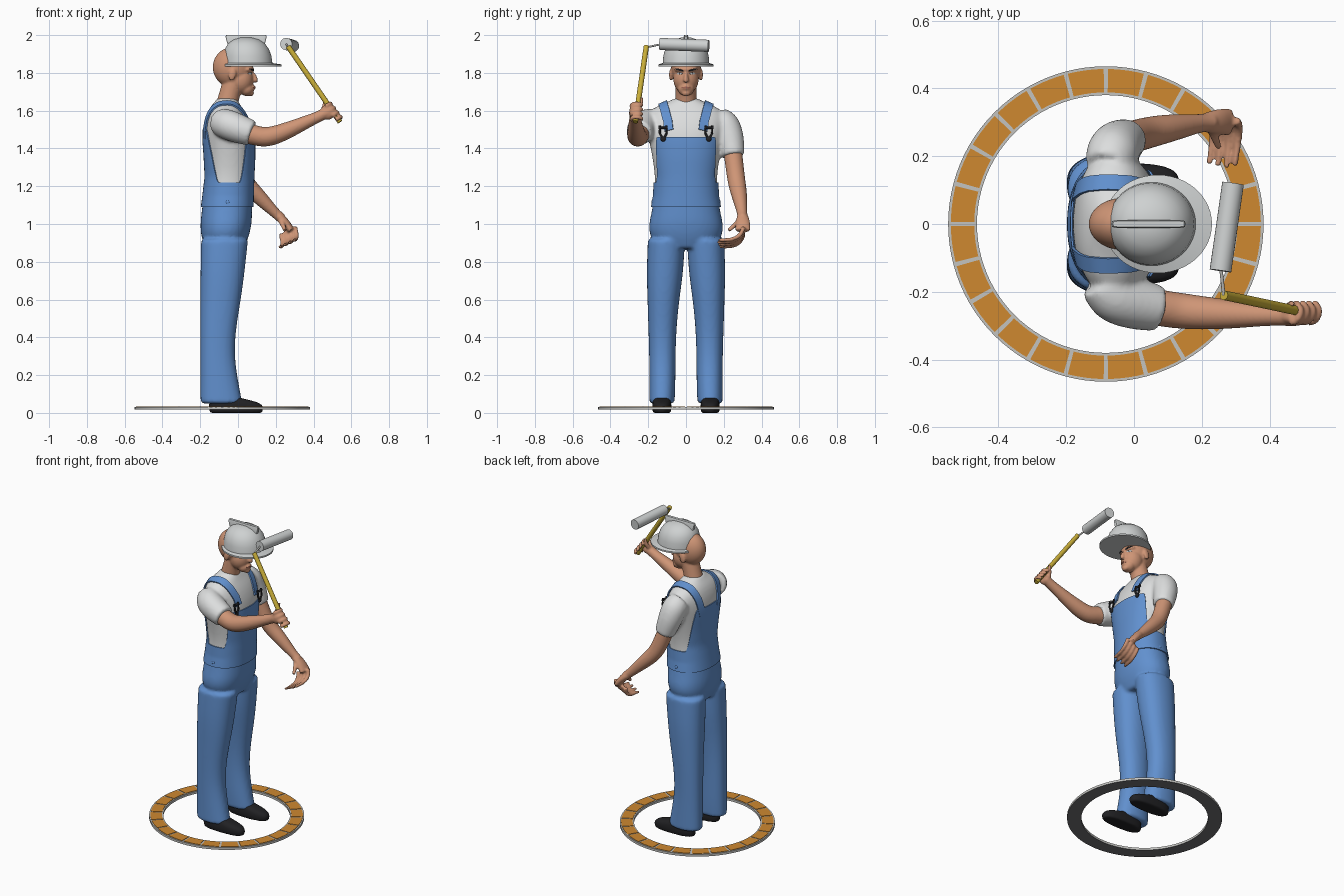
import bpy, bmesh
from math import sin, cos, pi, radians
from mathutils import Vector, Matrix
from mathutils.bvhtree import BVHTree

if "Cube" in bpy.data.objects:
    bpy.data.objects.remove(bpy.data.objects["Cube"])


def material(name, r, g, b):
    m = bpy.data.materials.new(name)
    m.use_nodes = True
    m.diffuse_color = (r, g, b, 1)
    m.node_tree.nodes["Principled BSDF"].inputs["Base Color"].default_value = (r, g, b, 1)
    return m


SKIN = material("skin", .62, .30, .18)
BLUE = material("denim blue", .12, .28, .62)
WHITE = material("shirt white", .72, .73, .73)
SHELL = material("helmet grey white", .62, .64, .64)
BLACK = material("black", .015, .015, .017)
YELLOW = material("handle yellow", .58, .42, .04)
ORANGE = material("tile orange", .62, .25, .03)
PALE = material("ring grey", .55, .55, .53)
DARK = material("ring underside grey", .16, .16, .17)
LIP = material("lip brown", .36, .13, .09)


# ---------- helpers ----------
def power(v, e):
    return abs(v) ** e * (1 if v >= 0 else -1)


def loft(bm, rings, tube=False, sides=20, hold=True, square=.9):
    """Skin rings of (x, y, z, rx, ry); tube rings turn to follow the path."""
    centres = [Vector(r[:3]) for r in rings]
    loops = []
    for i, r in enumerate(rings):
        turn = Matrix.Identity(3)
        if tube:
            d = centres[min(i + 1, len(rings) - 1)] - centres[max(i - 1, 0)]
            turn = d.to_track_quat('Z', 'Y').to_matrix()
        pts = []
        for k in range(sides):
            a = 2 * pi * k / sides
            pts.append(centres[i] + turn @ Vector((r[3] * power(cos(a), square), r[-1] * power(sin(a), square), 0)))
        loops.append(pts)
    if hold:
        loops = [loops[0]] + loops + [loops[-1]]
    vs = [[bm.verts.new(p) for p in pts] for pts in loops]
    for a, b in zip(vs, vs[1:]):
        for k in range(sides):
            j = (k + 1) % sides
            bm.faces.new((a[k], a[j], b[j], b[k]))
    bm.faces.new(vs[0][::-1])
    bm.faces.new(vs[-1])


def tube(bm, *rings):
    loft(bm, rings, tube=True, sides=12, square=1)


def blob(bm, c, r, tilt=0):
    m = Matrix.LocRotScale(Vector(c), Matrix.Rotation(tilt, 3, 'Y').to_quaternion(), Vector(r))
    bmesh.ops.create_uvsphere(bm, u_segments=20, v_segments=14, radius=1, matrix=m)


def finish(bm, name, mats, voxel=0, smooth=2, solid=0, angle=40):
    """Turn a bmesh into an object; with a voxel size the pieces fuse into one skin."""
    bmesh.ops.recalc_face_normals(bm, faces=bm.faces)
    me = bpy.data.meshes.new(name)
    bm.to_mesh(me)
    bm.free()
    ob = bpy.data.objects.new(name, me)
    bpy.context.scene.collection.objects.link(ob)
    if voxel:
        ob.modifiers.new("round", 'SUBSURF').levels = 2
        re = ob.modifiers.new("fuse", 'REMESH')
        re.mode, re.voxel_size = 'VOXEL', voxel
        sm = ob.modifiers.new("soften", 'SMOOTH')
        sm.iterations, sm.factor = smooth, .5
    if solid:
        so = ob.modifiers.new("thickness", 'SOLIDIFY')
        so.thickness, so.offset = solid, 0
    if ob.modifiers:
        deps = bpy.context.evaluated_depsgraph_get()
        ob.data = bpy.data.meshes.new_from_object(ob.evaluated_get(deps))
        ob.modifiers.clear()
    ob.data.materials.clear()
    for m in mats:
        ob.data.materials.append(m)
    bpy.ops.object.select_all(action='DESELECT')
    ob.select_set(True)
    bpy.context.view_layer.objects.active = ob
    bpy.ops.object.shade_smooth_by_angle(angle=radians(angle))
    return ob


def tree(ob):
    return BVHTree.FromPolygons([v.co for v in ob.data.vertices], [p.vertices for p in ob.data.polygons])


def depth(z, back, front, half):
    return ((back + front) / 2, 0, z, (front - back) / 2, half)


# ---------- shirt with sleeves ----------
TORSO = [depth(*r) for r in (
    (1.05, -.195, .075, .185), (1.15, -.182, .077, .168), (1.25, -.17, .08, .163),
    (1.35, -.175, .085, .178), (1.45, -.182, .085, .197), (1.52, -.18, .07, .215),
    (1.58, -.167, .045, .21), (1.62, -.147, .018, .165), (1.645, -.125, .005, .1), (1.665, -.11, -.01, .06))]
bm = bmesh.new()
loft(bm, TORSO[1:], sides=28)
tube(bm, (-.09, -.17, 1.54, .075), (-.065, -.215, 1.53, .085), (0, -.235, 1.505, .082), (.075, -.25, 1.48, .07))
tube(bm, (-.075, .17, 1.555, .07), (-.065, .21, 1.53, .084), (-.05, .235, 1.46, .08), (-.02, .25, 1.36, .063))
shirt = finish(bm, "shirt", [WHITE], .01, 5)
skin_of_shirt = tree(shirt)

# ---------- trousers ----------
bm = bmesh.new()
loft(bm, [depth(.87, -.17, .03, .13), depth(.93, -.197, .058, .195), depth(1.0, -.2, .073, .198)] + TORSO[:2], sides=28)
for s in (-1, 1):
    legs = [(.05, -.2, .025, .06, .195), (.15, -.2, .005, .055, .195), (.3, -.2, -.02, .055, .195),
            (.45, -.2, -.01, .05, .2), (.6, -.2, .017, .035, .205), (.75, -.2, .037, .012, .21),
            (.92, -.197, .055, .005, .203)]
    loft(bm, [((b + f) / 2, s * (i + o) / 2, z, (f - b) / 2, (o - i) / 2) for z, b, f, i, o in legs])
finish(bm, "trousers", [BLUE], .01, 5)


# ---------- bib: a shell following the torso, its top edge dipping at the sides ----------
def torso_point(a, z, gap):
    i = max(k for k in range(len(TORSO) - 1) if TORSO[k][2] <= z)
    p, q = TORSO[i], TORSO[i + 1]
    t = (z - p[2]) / (q[2] - p[2])
    cx, rx, ry = (p[k] + (q[k] - p[k]) * t for k in (0, 3, 4))
    return Vector((cx + (rx + gap) * power(cos(a), .9), (ry + gap) * power(sin(a), .9), z))


def ease(t):
    t = min(max(t, 0), 1)
    return t * t * (3 - 2 * t)


def bib_top(a):
    d = abs((a + pi) % (2 * pi) - pi) * 180 / pi
    return 1.22 + .24 * (1 - ease((d - 46) / 22)) + .28 * ease((d - 112) / 38)


bm = bmesh.new()
COLS, ROWS = 144, 14
grid = [[bm.verts.new(torso_point(a, 1.09 + (bib_top(a) - 1.09) * r / ROWS, .004)) for r in range(ROWS + 1)]
        for a in (2 * pi * c / COLS for c in range(COLS))]
for c in range(COLS):
    for r in range(ROWS):
        n = grid[(c + 1) % COLS]
        bm.faces.new((grid[c][r], n[r], n[r + 1], grid[c][r + 1]))
finish(bm, "bib", [BLUE], solid=.006)

# ---------- straps, buckles, side buttons ----------
for s, side in ((-1, "right"), (1, "left")):
    path = [Vector((x, s * y, z)) for x, y, z in (
        (.09, .095, 1.5), (.07, .1, 1.55), (.03, .115, 1.61), (-.04, .125, 1.65),
        (-.11, .12, 1.63), (-.17, .105, 1.56), (-.2, .085, 1.45))]
    fine = [a.lerp(b, t / 4) for a, b in zip(path, path[1:]) for t in range(4)] + [path[-1]]
    hits = [skin_of_shirt.find_nearest(p)[:2] for p in fine]
    bm = bmesh.new()
    rows = []
    for i, (p, n) in enumerate(hits):
        d = hits[min(i + 1, len(hits) - 1)][0] - hits[max(i - 1, 0)][0]
        w = n.cross(d).normalized() * .024
        rows.append([bm.verts.new(p + n * .006 + w * k) for k in (-1, 0, 1)])
    for a, b in zip(rows, rows[1:]):
        for k in range(2):
            bm.faces.new((a[k], a[k + 1], b[k + 1], b[k]))
    finish(bm, side + "_strap", [BLUE], solid=.008)

    bm = bmesh.new()
    p = torso_point(s * .55, 1.48, .012)
    for dy, dz in ((-.018, .04), (.018, .04)):
        tube(bm, (p.x + .004, p.y, p.z - .035, .006), (p.x + .004, p.y + dy, p.z, .006), (p.x, p.y + dy, p.z + dz, .006))
    tube(bm, (p.x, p.y - .024, p.z + .03, .007), (p.x, p.y + .024, p.z + .03, .007))
    blob(bm, (p.x + .004, p.y, p.z - .03), (.008, .014, .014))
    finish(bm, side + "_buckle", [BLACK])
    bm = bmesh.new()
    blob(bm, torso_point(s * 1.57, 1.115, .004), (.01, .006, .01))
    finish(bm, side + "_button", [BLUE])

# ---------- arms and hands ----------
bm = bmesh.new()
tube(bm, (0, -.235, 1.49, .056), (.09, -.25, 1.47, .056), (.15, -.258, 1.455, .055), (.24, -.265, 1.485, .049),
     (.34, -.268, 1.53, .038), (.43, -.27, 1.57, .029), (.47, -.272, 1.59, .032))
blob(bm, (.475, -.275, 1.592), (.042, .026, .04), -.4)
for i in range(4):
    x, z = .462 + .018 * i, 1.622 - .024 * i
    tube(bm, (x, -.29, z, .012), (x + .024, -.285, z + .016, .012), (x + .034, -.25, z + .018, .012), (x + .012, -.23, z + .004, .011))
tube(bm, (.45, -.26, 1.6, .014), (.46, -.238, 1.63, .013), (.465, -.235, 1.67, .01))
finish(bm, "right_arm", [SKIN], .006, 4)

bm = bmesh.new()
tube(bm, (-.035, .245, 1.4, .052), (0, .258, 1.3, .05), (.035, .268, 1.22, .049), (.09, .28, 1.165, .045),
     (.15, .29, 1.105, .036), (.2, .298, 1.055, .027), (.23, .3, 1.03, .028))
tube(bm, (.21, .298, 1.045, .03, .026), (.25, .303, 1.01, .04, .024), (.282, .3, .965, .042, .02))
for i in range(4):
    x, z = .312 - .025 * i, .975 - .012 * i
    tube(bm, (x - .01, .305, z + .01, .013), (x, .292, z - .035, .013), (x - .005, .245, z - .06, .0115), (x - .015, .165 + .006 * abs(i - 1), z - .06, .009))
tube(bm, (.22, .295, 1.03, .016), (.235, .265, 1.0, .014), (.25, .225, .965, .01))
finish(bm, "left_arm", [SKIN], .006, 4)

# ---------- head ----------
bm = bmesh.new()
blob(bm, (-.028, 0, 1.83), (.108, .08, .108))
blob(bm, (.015, 0, 1.765), (.068, .068, .078))
blob(bm, (.045, 0, 1.715), (.04, .045, .038))
blob(bm, (.068, 0, 1.693), (.017, .024, .017))
blob(bm, (.08, 0, 1.722), (.012, .024, .014))
blob(bm, (.05, 0, 1.818), (.036, .064, .02))
blob(bm, (.088, 0, 1.775), (.014, .012, .032), -.4)
blob(bm, (.09, 0, 1.762), (.014, .017, .011))
tube(bm, (-.065, 0, 1.6, .062), (-.05, 0, 1.67, .057), (-.025, 0, 1.75, .058))
for s in (-1, 1):
    blob(bm, (-.03, s * .08, 1.79), (.02, .01, .033), .2)
head = finish(bm, "head", [SKIN], .006, 4)
face = tree(head)


def face_plate(name, y, z, half, mat, tilt=0):
    """Thin plate laid on the front of the face."""
    bm = bmesh.new()
    cols = []
    for k in range(-3, 4):
        t = k / 3
        h = half[1] * (1 - .7 * t * t)
        row = []
        for e in (-1, 1):
            py, pz = y + t * half[0], z + e * h + tilt * t * half[0]
            hit = face.ray_cast(Vector((1, py, pz)), Vector((-1, 0, 0)))[0]
            row.append(bm.verts.new(hit + Vector((.002, 0, 0))))
        cols.append(row)
    for a, b in zip(cols, cols[1:]):
        bm.faces.new((a[0], b[0], b[1], a[1]))
    finish(bm, name, [mat], solid=.002)


for s, side in ((-1, "right"), (1, "left")):
    face_plate(side + "_brow", s * .036, 1.816, (.022, .005), BLACK, s * .25)
    face_plate(side + "_eye", s * .034, 1.797, (.014, .006), SHELL)
    face_plate(side + "_iris", s * .034, 1.797, (.005, .0062), BLACK)
face_plate("mouth", 0, 1.722, (.024, .005), LIP)

# ---------- hard hat ----------
bm = bmesh.new()
loft(bm, [(.07, 0, 1.835, .16, .145), (.07, 0, 1.845, .16, .145), (.052, 0, 1.852, .13, .123),
          (.05, 0, 1.89, .127, .12), (.047, 0, 1.925, .117, .11), (.045, 0, 1.955, .098, .09),
          (.044, 0, 1.975, .07, .063), (.043, 0, 1.986, .035, .03), (.043, 0, 1.988, .01, .01)],
     sides=48, hold=False, square=1)
finish(bm, "hard_hat", [SHELL])
bm = bmesh.new()
loft(bm, [(.043, 0, 1.955, .1, .013), (.043, 0, 1.992, .109, .012), (.043, 0, 2.0, .105, .009)], hold=False, square=.3)
finish(bm, "hat_crest", [SHELL])

# ---------- shoes ----------
for s, side in ((-1, "right"), (1, "left")):
    bm = bmesh.new()
    loft(bm, [(cx, s * .128, z, rx, ry) for z, cx, rx, ry in (
        (0, -.01, .138, .046), (.02, -.01, .145, .052), (.045, -.012, .143, .051),
        (.062, -.03, .12, .047), (.08, -.07, .075, .043), (.1, -.085, .055, .04))], sides=28, square=.8)
    finish(bm, side + "_shoe", [BLACK], .007, 2)

# ---------- paint roller ----------
for name, mat, r, ends in (
        ("roller_handle", YELLOW, .014, ((.54, -.268, 1.54), (.265, -.21, 1.94))),
        ("roller_sleeve", SHELL, .032, ((.255, -.138, 1.953), (.292, .12, 1.943))),
        ("roller_wire", PALE, .005, ((.265, -.21, 1.935), (.256, -.13, 1.952)))):
    bm = bmesh.new()
    loft(bm, [(*p, r, r) for p in ends], tube=True, sides=24, hold=False, square=1)
    finish(bm, name, [mat])

# ---------- floor ring with tiles ----------
CX, TILES = -.083, 24


def arc_block(bm, a0, a1, r0, r1, z0, z1, steps):
    prof = ((r0, z0), (r1, z0), (r1, z1), (r0, z1))
    vs = []
    for k in range(steps + 1):
        a = a0 + (a1 - a0) * k / steps
        vs.append([bm.verts.new((CX + r * cos(a), r * sin(a), z)) for r, z in prof])
    for a, b in zip(vs, vs[1:]):
        for i in range(4):
            j = (i + 1) % 4
            bm.faces.new((a[i], a[j], b[j], b[i]))
    bm.faces.new(vs[0])
    bm.faces.new(vs[-1])


bm = bmesh.new()
arc_block(bm, 0, 2 * pi, .38, .465, .017, .032, 96)
ring = finish(bm, "floor_ring", [PALE, DARK])
for p in ring.data.polygons:
    p.material_index = int(p.normal.z < -.5)
bm = bmesh.new()
for k in range(TILES):
    a = 2 * pi * k / TILES
    arc_block(bm, a + .014, a + 2 * pi / TILES - .014, .388, .457, .03, .035, 5)
finish(bm, "floor_tiles", [ORANGE])
